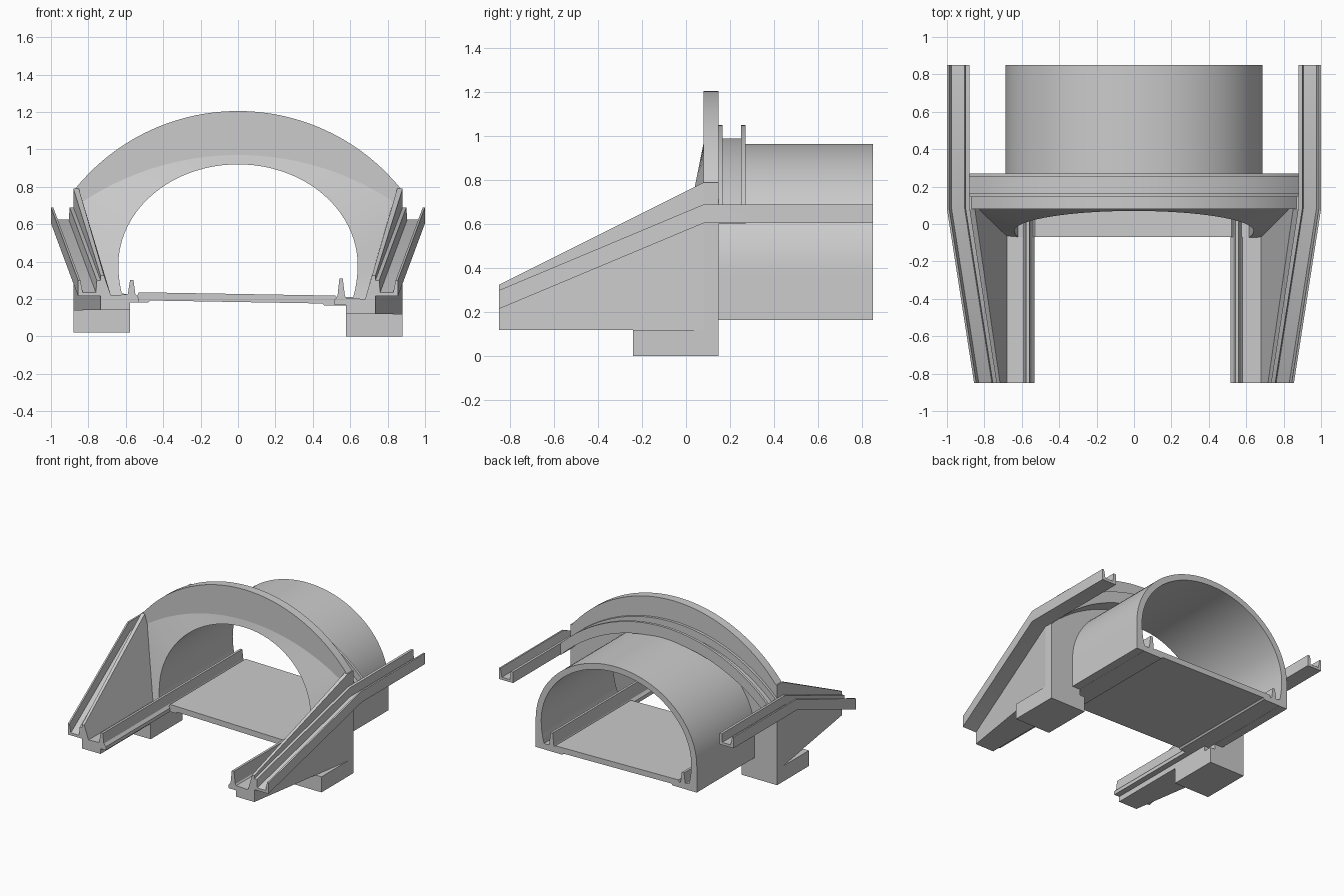
import bpy, bmesh
from math import sin, cos, pi, sqrt

if "Cube" in bpy.data.objects:
    bpy.data.objects.remove(bpy.data.objects["Cube"])

N = 48


def loft(name, sections, cap=True, closed=True):
    """Skin a list of equal-length point loops and cap both ends."""
    bm = bmesh.new()
    rows = [[bm.verts.new(p) for p in s] for s in sections]
    n = len(rows[0])
    for a, b in zip(rows, rows[1:]):
        for i in range(n if closed else n - 1):
            j = (i + 1) % n
            bm.faces.new((a[i], a[j], b[j], b[i]))
    if cap:
        bm.faces.new(rows[0])
        bm.faces.new(rows[-1])
    bmesh.ops.recalc_face_normals(bm, faces=bm.faces)
    me = bpy.data.meshes.new(name)
    bm.to_mesh(me)
    bm.free()
    ob = bpy.data.objects.new(name, me)
    bpy.context.collection.objects.link(ob)
    bpy.ops.object.select_all(action='DESELECT')
    ob.select_set(True)
    bpy.context.view_layer.objects.active = ob
    bpy.ops.object.shade_smooth_by_angle(angle=0.4)
    return ob


def prism(name, profile, y0, y1):
    return loft(name, [[(x, y, z) for x, z in profile] for y in (y0, y1)])


def arc_z(x, half, top, side):
    """Height at x of a circular arc through (0, top) and (+-half, side)."""
    s = top - side
    r = (half * half + s * s) / (2 * s)
    return top - r + sqrt(r * r - x * x)


# Horseshoe opening, from bottom right over the crown to bottom left
def opening():
    low = [0.20, 0.26, 0.32]
    side = [(0.64 * sqrt(1 - ((z - 0.38) / 0.63) ** 2), z) for z in low]
    crown = [(0.64 * cos(pi * i / N), 0.38 + 0.54 * sin(pi * i / N)) for i in range(N + 1)]
    return side + crown + [(-x, z) for x, z in reversed(side)]


inner = opening()

# Tunnel tube
outer = [(-0.687, 0.18)] + [(-0.687 * cos(pi * i / N), 0.38 + 0.585 * sin(pi * i / N))
                            for i in range(N + 1)] + [(0.687, 0.165)]
prism("tunnel_tube", outer + [(0.617, 0.166)] + inner + [(-0.617, 0.179)], 0.147, 0.85)

# Road slab with cross fall
prism("road_slab", [(-0.62, 0.18), (-0.48, 0.18), (-0.47, 0.192), (0.45, 0.176), (0.46, 0.165),
                    (0.62, 0.165), (0.62, 0.21), (0.53, 0.21), (0.52, 0.218),
                    (-0.53, 0.236), (-0.54, 0.215), (-0.62, 0.23)], -0.07, 0.85)

# Headwall plate with arched top
xs = [-0.87 + 1.74 * i / N for i in range(N + 1)]
top = [(x, arc_z(x, 0.87, 1.205, 0.79)) for x in xs]
prism("headwall", [(-0.88, 0.14), (-0.88, 0.79)] + top + [(0.88, 0.79), (0.88, 0.12), (0.619, 0.12)]
      + inner + [(-0.619, 0.14)], 0.08, 0.147)

# Battered flare around the opening, with its soffit
rim = [(x, 0.08 - 0.2 * (0.97 - z), z) for x, z in inner]
flare = []
for x, z in inner:
    s = 1 if x > 0 else -1
    if z < 0.58:
        t = (z - 0.20) / 0.38
        flare.append((s * (0.68 + 0.15 * t), -0.07 + 0.15 * t, 0.20 + 0.52 * t))
    else:
        xa = s * min(0.83, abs(x) * 0.83 / 0.594)
        flare.append((xa, 0.08, arc_z(xa, 0.83, 0.97, 0.72)))
soffit = [(x, 0.15, z) for x, z in inner]
loft("portal_flare", [flare, rim, soffit], cap=False, closed=False)

# Drainage channel arching behind the headwall
u = [(0.147, 0), (0.147, 0.09), (0.167, 0.09), (0.167, 0.03),
     (0.25, 0.03), (0.25, 0.09), (0.27, 0.09), (0.27, 0)]
loft("arch_channel", [[(x, y, arc_z(x, 0.88, 0.96, 0.60) + dz) for y, dz in u]
                      for x in [-0.88 + 1.76 * i / N for i in range(N + 1)]])

for s, side, d in ((1, "right", 0.0), (-1, "left", 0.02)):
    # Footing block
    prism(side + "_footing", [(s * 0.577, d), (s * 0.88, d), (s * 0.88, 0.12 + d),
                              (s * 0.577, 0.12 + d)], -0.24, 0.147)

    # Flared wing wall with battered inner face and sloping coping
    def wing(y, zt, xo):
        xi = 0.68 + 0.29 * (zt - 0.20)
        pts = [(0.577, 0.12 + d), (0.577, 0.205 + d), (0.68, 0.20 + d), (xi, zt), (xo, zt), (xo, 0.12 + d)]
        return [(s * x, y, z) for x, z in pts]
    loft(side + "_wing_wall", [wing(-0.85, 0.325, 0.735), wing(0.08, 0.79, 0.88)])

    # U-shaped gutter: down the wing, then level beside the tunnel
    def gutter(y, x0, z0):
        pts = [(0, 0), (0, 0.085), (0.02, 0.085), (0.025, 0.02), (0.095, 0.02),
               (0.108, 0.085), (0.12, 0.085), (0.12, 0)]
        return [(s * (x0 + x), y, z0 + z) for x, z in pts]
    loft(side + "_gutter", [gutter(-0.85, 0.735, 0.215), gutter(0.08, 0.88, 0.605),
                            gutter(0.85, 0.88, 0.605)])

    # Roadside kerb barrier running the whole length
    k = [(0.515, 0.168), (0.515, 0.195), (0.532, 0.215), (0.542, 0.31), (0.56, 0.31),
         (0.572, 0.215), (0.58, 0.205), (0.58, 0.168)]
    off = 0.0 if s > 0 else 0.017
    prism(side + "_kerb", [(s * (x + off), z + (0.0 if s > 0 else 0.012 if z < 0.3 else -0.008))
                           for x, z in k], -0.85, 0.85)
